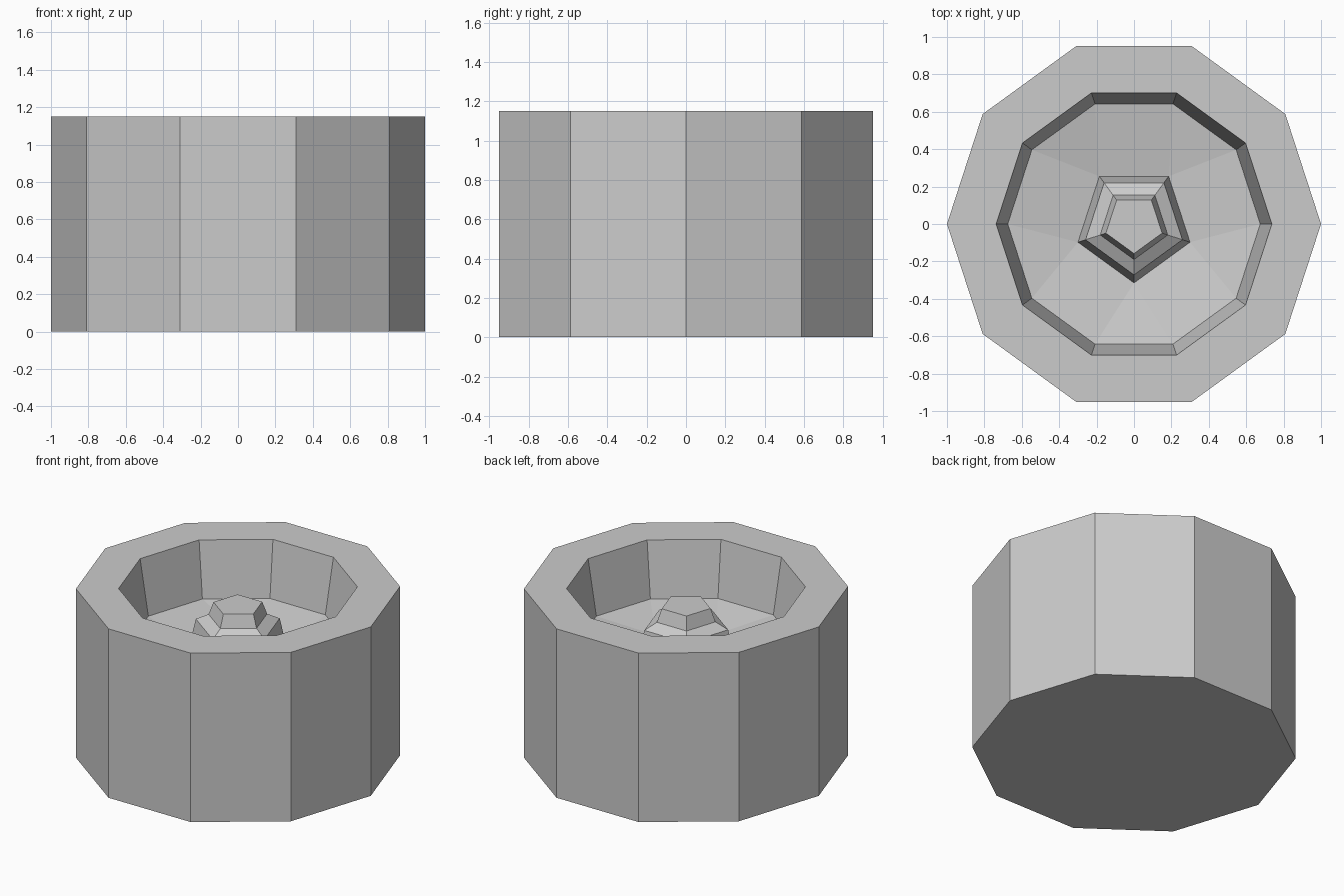
import bpy, bmesh
from math import sin, cos, radians

cube = bpy.data.objects.get("Cube")
if cube:
    bpy.data.objects.remove(cube)

# Single flat colour
GREY = (0.6, 0.6, 0.6, 1)
grey = bpy.data.materials.new("plain grey")
grey.use_nodes = True
grey.diffuse_color = GREY
grey.node_tree.nodes["Principled BSDF"].inputs["Base Color"].default_value = GREY


def ring(bm, sides, start, radius, z):
    """Regular polygon of vertices, counter-clockwise from the start angle."""
    angles = [radians(start + 360 * i / sides) for i in range(sides)]
    return [bm.verts.new((radius * cos(a), radius * sin(a), z)) for a in angles]


def bridge(bm, a, b):
    """Quads between two rings with equal side counts."""
    for i in range(len(a)):
        j = (i + 1) % len(a)
        bm.faces.new((a[i], a[j], b[j], b[i]))


def loft(bm, sides, start, profile):
    rings = [ring(bm, sides, start, r, z) for r, z in profile]
    for a, b in zip(rings, rings[1:]):
        bridge(bm, a, b)
    return rings


def finish(bm, name):
    mesh = bpy.data.meshes.new(name)
    bm.to_mesh(mesh)
    bm.free()
    mesh.materials.append(grey)
    bpy.context.collection.objects.link(bpy.data.objects.new(name, mesh))


RIM = (0.675, 0.775)     # foot of the recess wall: radius, height
HUB = (0.315, 0.71)      # foot of the hub: radius, height

# Ten-sided outer body with closed base and sunken recess wall
bm = bmesh.new()
body = loft(bm, 10, 0, [(1, 0), (1, 1.15), (0.737, 1.15), RIM])
bm.faces.new(reversed(body[0]))
finish(bm, "wheel_body")

# Shallow dish joining the ten-sided wall to the five-sided hub
bm = bmesh.new()
outer = ring(bm, 10, 0, *RIM)
inner = ring(bm, 5, 54, *HUB)
for j in range(5):
    a, b, c = (outer[(2 * j + k) % 10] for k in (1, 2, 3))
    bm.faces.new((a, b, inner[j]))
    bm.faces.new((b, c, inner[(j + 1) % 5], inner[j]))
finish(bm, "wheel_dish")

# Stepped five-sided hub with flat top
bm = bmesh.new()
hub = loft(bm, 5, 54, [HUB, (0.272, 0.9), (0.19, 0.943), (0.158, 1.03)])
bm.faces.new(hub[-1])
finish(bm, "hub_cap")
